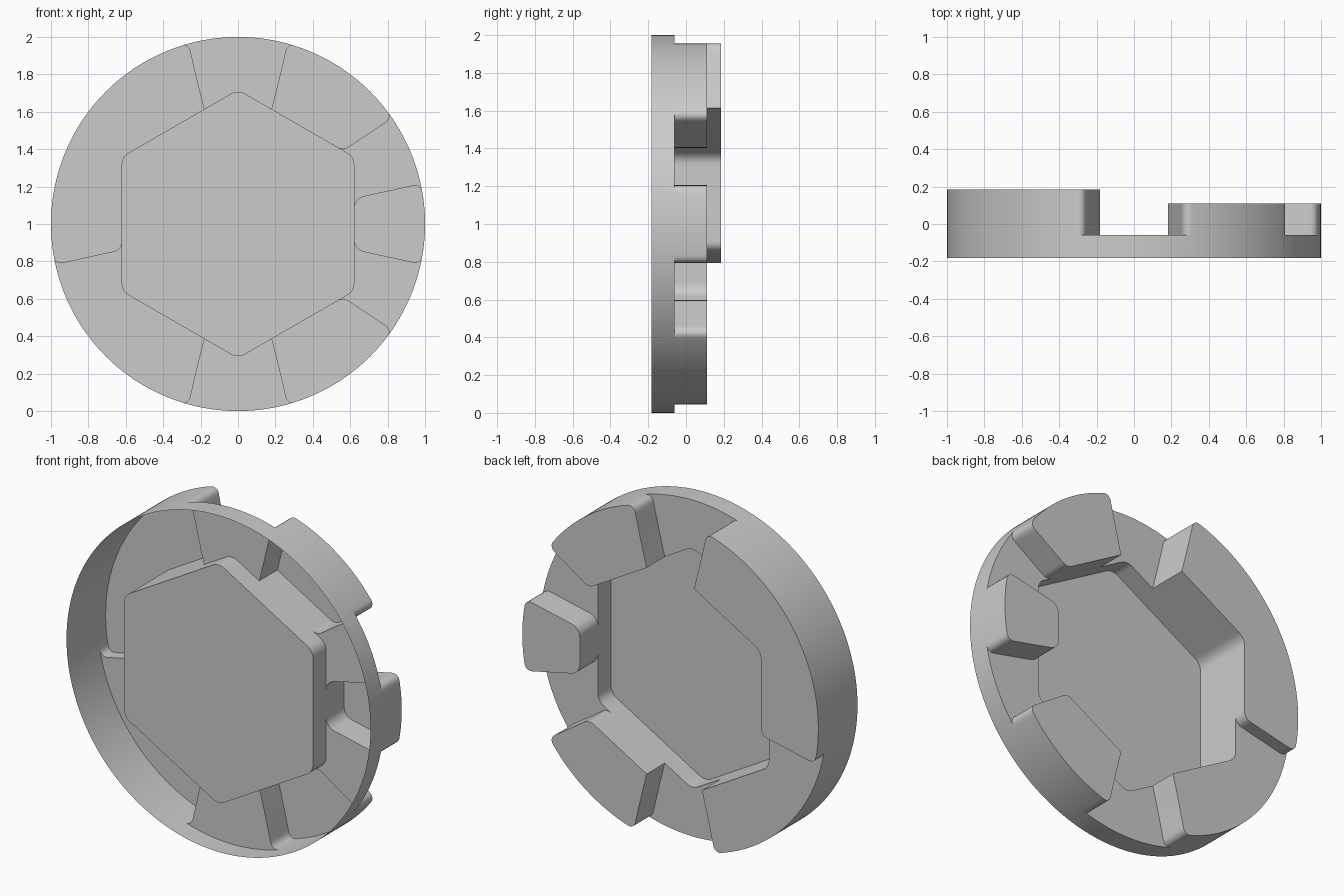
import bpy, bmesh, math

cube = bpy.data.objects.get("Cube")
if cube:
    bpy.data.objects.remove(cube)

FRONT, LEDGE, PAD, TALL = -0.183, -0.06, 0.11, 0.185
LEVELS = [FRONT, LEDGE, PAD, TALL]
APOTHEM, HEX_ROUND = 0.622, 0.075
OUTER_ROUND = 0.04

# Steps around the ring: inner angle, outer angle, inner corner radius,
# and the height that follows the step (counter-clockwise seen from the front)
STEPS = [
    (-12.3, -12.3, 0.05, PAD),
    (12.3, 12.3, 0.05, LEDGE),
    (35, 34.6, 0.03, PAD),
    (73.5, 74.6, 0, LEDGE),
    (106.5, 105.4, 0, TALL),
    (192.4, 192.4, 0.04, PAD),
    (253.5, 254.6, 0, LEDGE),
    (286.5, 285.4, 0, PAD),
    (325, 325.4, 0.03, LEDGE),
]


def hex_radius(angle):
    """Distance from the axis to a hexagon with rounded corners."""
    a = (angle + math.pi / 6) % (math.pi / 3) - math.pi / 6
    flat = APOTHEM / math.cos(a)
    half_edge = (APOTHEM - HEX_ROUND) * math.tan(math.pi / 6)
    if abs(APOTHEM * math.tan(a)) <= half_edge:
        return flat
    c = (APOTHEM - HEX_ROUND) / math.cos(math.pi / 6)
    d = math.pi / 6 - abs(a)
    return c * math.cos(d) + math.sqrt(HEX_ROUND ** 2 - (c * math.sin(d)) ** 2)


def corner(distance, radius):
    """Sideways pull of a quarter round at a distance from its end."""
    if distance >= radius:
        return 0
    return radius - math.sqrt(radius ** 2 - (radius - distance) ** 2)


# Rows across the ring, packed closely near both rounded ends
ease = [0.5 - 0.5 * math.cos(math.pi * i / 20) for i in range(21)]


def step_angle(index, t):
    """Angle of a step's wall at fraction t from hexagon to rim."""
    inner, outer, radius, height = STEPS[index % len(STEPS)]
    before = STEPS[index % len(STEPS) - 1][3]
    turn = 360 * (index // len(STEPS))
    angle = math.radians(inner + (outer - inner) * t + turn)
    r0 = hex_radius(angle)
    r = r0 + (1 - r0) * t
    pull = corner(r - r0, radius) + corner(1 - r, OUTER_ROUND)
    return angle + (pull if height > before else -pull) / r


bm = bmesh.new()


def point(angle, t, y):
    r0 = hex_radius(angle)
    r = r0 + (1 - r0) * t
    return bm.verts.new((r * math.cos(angle), y, 1 + r * math.sin(angle)))


def quad(*corners):
    bm.faces.new([point(*c) for c in corners])


def wall(a, b, low, high):
    """Upright strip between two (angle, t) places, split at every level."""
    spans = [(l, h) for l, h in zip(LEVELS, LEVELS[1:]) if l >= low and h <= high]
    for l, h in spans:
        quad((*a, l), (*b, l), (*b, h), (*a, h))


floor_angles = []
for k, (inner, outer, radius, height) in enumerate(STEPS):
    count = max(12, round(math.degrees(step_angle(k + 1, 0.5) - step_angle(k, 0.5))))
    rows = []
    for t in ease:
        start, end = step_angle(k, t), step_angle(k + 1, t)
        rows.append([start + (end - start) * j / count for j in range(count + 1)])
    # Flat top of this part of the ring
    for i in range(len(ease) - 1):
        for j in range(count):
            quad((rows[i][j], ease[i], height), (rows[i][j + 1], ease[i], height),
                 (rows[i + 1][j + 1], ease[i + 1], height), (rows[i + 1][j], ease[i + 1], height))
    # Hexagon wall and outer rim wall
    for row, t in ((rows[0], 0), (rows[-1], 1)):
        for a, b in zip(row, row[1:]):
            wall((a, t), (b, t), FRONT, height)
    floor_angles += rows[0][:-1]
    # Wall across the ring where the height changes
    before = STEPS[k - 1][3]
    for i in range(len(ease) - 1):
        wall((rows[i][0], ease[i]), (rows[i + 1][0], ease[i + 1]),
             min(before, height), max(before, height))

# Hexagonal plate, flush with the front edge of the rim
bm.faces.new([point(a, 0, FRONT) for a in floor_angles])

bmesh.ops.remove_doubles(bm, verts=bm.verts, dist=0.00005)
bmesh.ops.recalc_face_normals(bm, faces=bm.faces)
mesh = bpy.data.meshes.new("hex_cap_shell")
bm.to_mesh(mesh)
bm.free()

grey = bpy.data.materials.new("plain grey")
grey.use_nodes = True
colour = (0.6, 0.6, 0.6, 1)
grey.diffuse_color = colour
grey.node_tree.nodes["Principled BSDF"].inputs["Base Color"].default_value = colour
mesh.materials.append(grey)

cap = bpy.data.objects.new("hex_cap_shell", mesh)
bpy.context.collection.objects.link(cap)
bpy.context.view_layer.objects.active = cap
cap.select_set(True)
bpy.ops.object.shade_smooth_by_angle(angle=math.radians(32))
